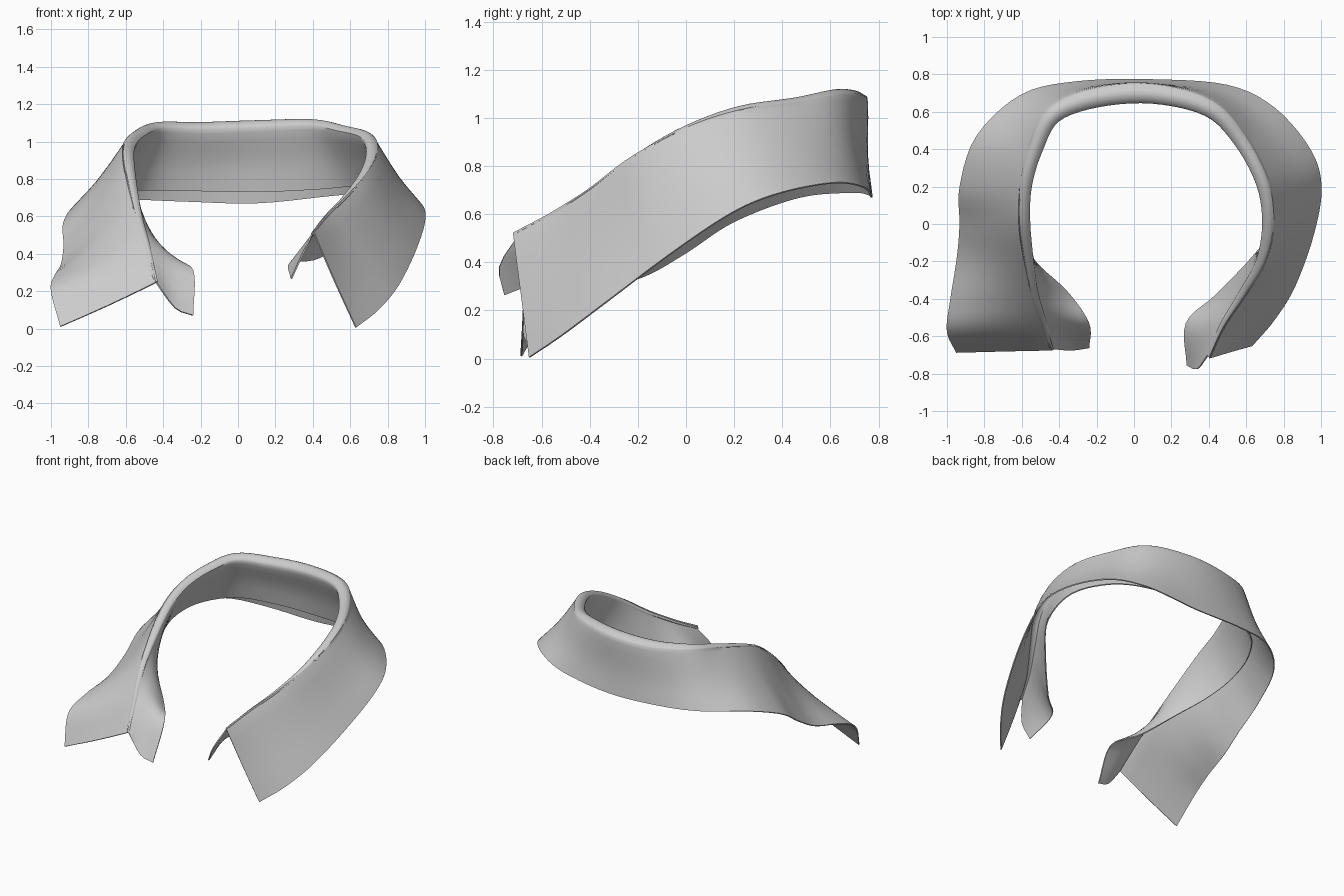
import bpy, bmesh, math
from mathutils import Vector

if "Cube" in bpy.data.objects:
    bpy.data.objects.remove(bpy.data.objects["Cube"])

# Three guide curves running from the left tip, round the back, to the right tip
FOLD = [(-.44, -.67, .25), (-.485, -.52, .45), (-.53, -.38, .60), (-.565, -.20, .76), (-.59, 0, .91),
        (-.585, .20, 1.00), (-.53, .40, 1.06), (-.43, .585, 1.10), (-.20, .675, 1.10), (.10, .695, 1.11),
        (.40, .62, 1.115), (.57, .45, 1.08), (.69, .22, 1.045), (.72, 0, .965), (.68, -.20, .85),
        (.575, -.38, .71), (.475, -.54, .605), (.40, -.71, .51)]
FALL = [(-.95, -.685, .01), (-1.0, -.57, .20), (-.98, -.40, .28), (-.945, -.18, .34), (-.93, 0, .44),
        (-.93, .20, .57), (-.84, .47, .67), (-.60, .69, .69), (-.30, .76, .68), (.10, .77, .67),
        (.50, .74, .71), (.75, .62, .73), (.94, .40, .69), (1.0, .20, .61), (.96, -.05, .445),
        (.86, -.33, .235), (.75, -.51, .10), (.63, -.65, .005)]
STAND = [(-.24, -.66, .07), (-.24, -.53, .31), (-.36, -.36, .36), (-.53, -.20, .50), (-.65, 0, .60),
         (-.70, .20, .68), (-.65, .43, .73), (-.48, .65, .74), (-.20, .73, .735), (.10, .745, .73),
         (.43, .69, .745), (.65, .54, .765), (.78, .27, .76), (.76, 0, .68), (.64, -.17, .55),
         (.44, -.38, .38), (.28, -.53, .35), (.285, -.755, .265)]


def smooth(points, steps):
    """Catmull-Rom curve through the points."""
    p = [Vector(q) for q in points]
    p = [2 * p[0] - p[1]] + p + [2 * p[-1] - p[-2]]
    out = []
    for i in range(1, len(p) - 2):
        a, b, c, d = p[i - 1:i + 3]
        for k in range(steps):
            t = k / steps
            out.append(0.5 * (2 * b + (c - a) * t + (2 * a - 5 * b + 4 * c - d) * t * t
                              + (3 * b - a - 3 * c + d) * t ** 3))
    out.append(p[-2])
    return out


fold, fall, stand = (smooth(c, 5) for c in (FOLD, FALL, STAND))
n = len(fold)
Z = Vector((0, 0, 1))

# Sweep a folded cross-section: stand, rolled top, outer fall
bm = bmesh.new()
rows = []
for i in range(n):
    t = fold[min(i + 1, n - 1)] - fold[max(i - 1, 0)]
    o = Vector((-t.y, t.x, 0)).normalized()
    u = i / (n - 1)
    # the roll is fullest at the back and pinched at the tips
    back = math.exp(-((u - 0.5) / 0.12) ** 2)
    r = 0.010 + 0.022 * min(1, math.sin(math.pi * u) * 1.6) + 0.018 * back
    # the loose stand ends curl
    curl = (Vector((0, -.01, -.045)) * max(0, 1 - u / 0.1)
            + Vector((0, -.045, 0)) * max(0, 1 - (1 - u) / 0.1))
    F, B, S = fold[i], fall[i], stand[i]
    inner = F - o * r * 0.9 - Z * r * 1.2
    outer = F + o * r * 1.1 - Z * r
    mid = outer.lerp(B, 0.5) - Z * r * 0.4 - o * r * 0.2
    # the stand tucks in beneath the roll at the back
    section = [S, S.lerp(inner, 0.5) + curl + o * 0.015 * back, inner,
               F - o * r * 0.75 - Z * r * 0.35, F,
               F + o * r * 0.75 - Z * r * 0.3, outer, mid, B]
    rows.append([bm.verts.new(v) for v in smooth(section, 3)])
for a, b in zip(rows, rows[1:]):
    for j in range(len(a) - 1):
        bm.faces.new((a[j], b[j], b[j + 1], a[j + 1]))
bmesh.ops.recalc_face_normals(bm, faces=bm.faces)

mesh = bpy.data.meshes.new("collar")
bm.to_mesh(mesh)
bm.free()
collar = bpy.data.objects.new("collar", mesh)
bpy.context.collection.objects.link(collar)

# Cloth thickness
cloth = collar.modifiers.new("cloth", 'SOLIDIFY')
cloth.thickness = 0.008
cloth.offset = 0

bpy.context.view_layer.objects.active = collar
collar.select_set(True)
bpy.ops.object.modifier_apply(modifier="cloth")
bpy.ops.object.shade_smooth_by_angle(angle=math.radians(40))
